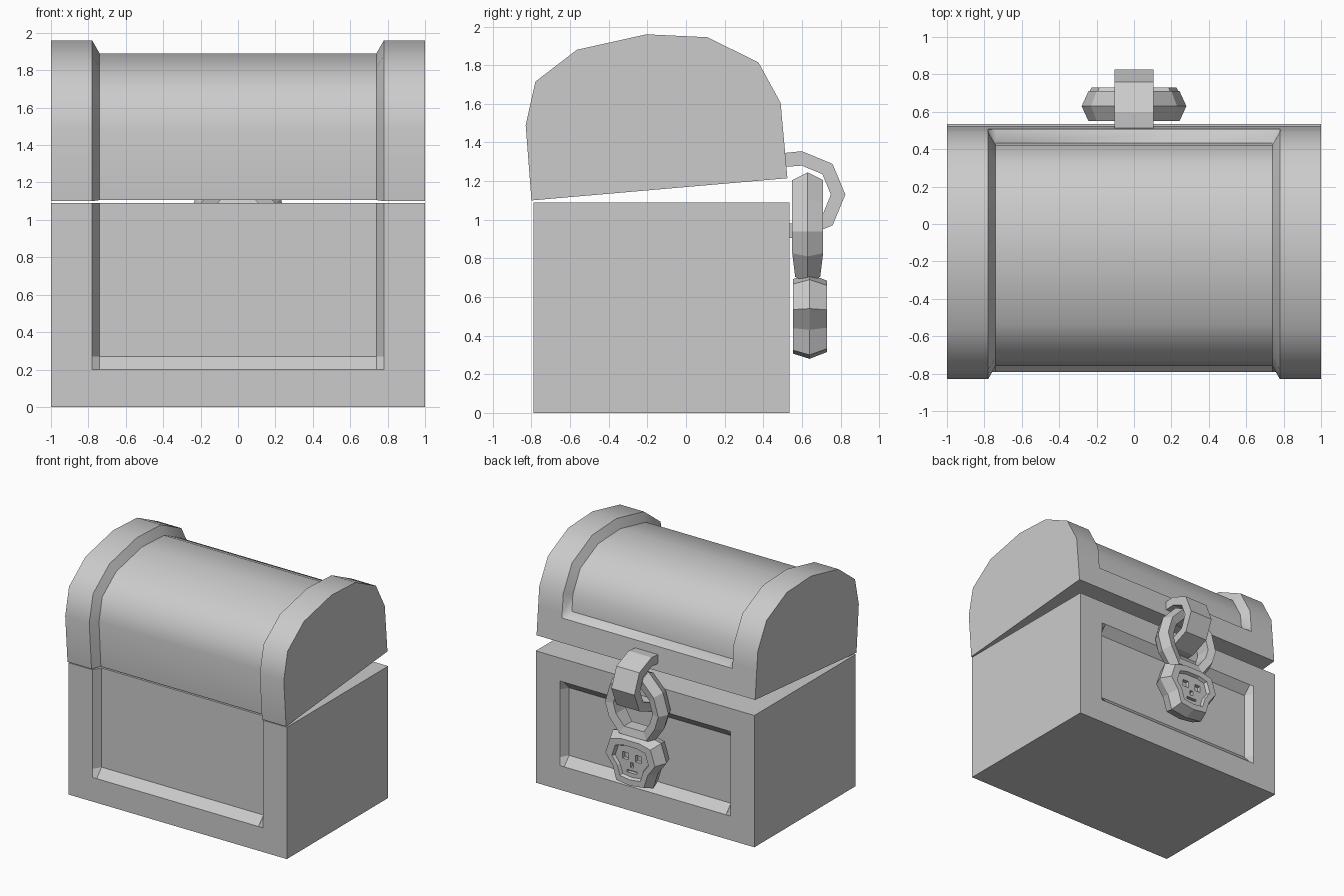
import bpy, bmesh, math
from mathutils import Vector

if "Cube" in bpy.data.objects:
    bpy.data.objects.remove(bpy.data.objects["Cube"])


def skin(name, rings, closed=False, smooth=None):
    """Join equal-length rings of points into a surface, capped unless closed."""
    bm = bmesh.new()
    rows = [[bm.verts.new(p) for p in r] for r in rings]
    n = len(rows[0])
    pairs = list(zip(rows, rows[1:]))
    if closed:
        pairs.append((rows[-1], rows[0]))
    else:
        bm.faces.new(rows[0])
        bm.faces.new(rows[-1])
    for a, b in pairs:
        for i in range(n):
            j = (i + 1) % n
            bm.faces.new((a[i], a[j], b[j], b[i]))
    bmesh.ops.recalc_face_normals(bm, faces=bm.faces)
    me = bpy.data.meshes.new(name)
    bm.to_mesh(me)
    bm.free()
    ob = bpy.data.objects.new(name, me)
    bpy.context.collection.objects.link(ob)
    bpy.context.view_layer.objects.active = ob
    ob.select_set(True)
    if smooth:
        bpy.ops.object.shade_smooth_by_angle(angle=math.radians(smooth))
    ob.select_set(False)
    return ob


def panelled(name, outer, inner, smooth=None):
    """Extrude a (y, z) profile along x, switching to a sunk profile in the middle."""
    xs = [(-1, outer), (-.78, outer), (-.74, inner), (.74, inner), (.78, outer), (1, outer)]
    return skin(name, [[(x, y, z) for y, z in prof] for x, prof in xs], smooth=smooth)


# Chest body: front panel open at the top, back panel fully framed
D = .065
F, B, T = -.79, .535, 1.09
panelled("chest_body",
         [(F, 0), (F, .2), (F, .27), (F, T), (B, T), (B, .9), (B, .83), (B, .27), (B, .2), (B, 0)],
         [(F, 0), (F, .2), (F + D, .27), (F + D, T), (B, T), (B, .9), (B - D, .83),
          (B - D, .27), (B, .2), (B, 0)])

# Lid: faceted barrel, slightly open, with a rim along the lower back edge
arc = [(-.80, 1.10), (-.83, 1.49), (-.78, 1.715), (-.565, 1.88), (-.205, 1.96),
       (.11, 1.945), (.375, 1.815), (.49, 1.605), (.525, 1.215)]
end, low = Vector(arc[-2]), Vector(arc[-1])
rim_in, rim_out = end.lerp(low, .39), end.lerp(low, .50)
lid_outer = arc[:-1] + [tuple(rim_in), tuple(rim_out), arc[-1]]
lid_inner = [(arc[0][0] + D, arc[0][1] + .006)]
for i in range(1, 9):
    p, c, q = (Vector(lid_outer[k]) for k in (i - 1, i, i + 1))
    a, b = (c - p).normalized(), (q - c).normalized()
    na, nb = Vector((a.y, -a.x)), Vector((b.y, -b.x))
    m = (na + nb).normalized()
    lid_inner.append(tuple(c + m * (.07 / m.dot(na))))
lid_inner += lid_outer[9:]
panelled("lid", lid_outer, lid_inner, smooth=45)

# Hasp: half-octagon strap joining lid and body
hasp = []
for r, s in ((.225, 1), (.15, -1)):
    pts = [(.6 + r * math.cos(math.radians(a)), 1.13 + r * math.sin(math.radians(a)))
           for a in (90, 45, 0, -45, -90)]
    pts = [(.49, 1.13 + r * .95)] + pts + [(.50, 1.13 - r)]
    hasp += pts[::s]
skin("hasp", [[(x, y, z) for y, z in hasp] for x in (-.105, .105)])


def mirrored(half):
    """Complete an x > 0 outline with its mirror image."""
    return half + [(-x, z) for x, z in reversed(half) if x > 0]


# Shackle: faceted ring with a ridged outer edge
path = mirrored([(.10, 1.245), (.23, 1.11), (.28, .94), (.24, .81), (.14, .67)])
rings = []
for x, z in path:
    w = .065 if z < .7 else .08
    section = [(1, 0), (.87, w), (.64, w * .8), (.64, -w * .8), (.87, -w)]
    rings.append([(x * f, .63 + dy, .94 + (z - .94) * f) for f, dy in section])
skin("shackle", rings, closed=True)

# Padlock: skull-shaped outline with a ridge and a sunk face
skull = mirrored([(.10, .72), (.22, .69), (.27, .54), (.19, .43), (.15, .30), (0, .28)])
layers = [(.555, .88), (.64, 1), (.73, .84), (.73, .62), (.705, .57)]
lock = skin("padlock", [[(x * s, y, .5 + (z - .5) * s) for x, z in skull] for y, s in layers])

# Eye, nose and mouth slots cut into the face
for x, z, w, h in ((-.06, .54, .055, .055), (.06, .54, .055, .055),
                   (0, .475, .03, .04), (0, .42, .09, .02)):
    bpy.ops.mesh.primitive_cube_add(size=1, location=(x, .72, z))
    cutter = bpy.context.object
    cutter.scale = (w, .09, h)
    cutter.hide_render = True
    mod = lock.modifiers.new("slot", 'BOOLEAN')
    mod.operation = 'DIFFERENCE'
    mod.solver = 'EXACT'
    mod.object = cutter
    bpy.context.view_layer.objects.active = lock
    bpy.ops.object.modifier_apply(modifier=mod.name)
    bpy.data.objects.remove(cutter)
